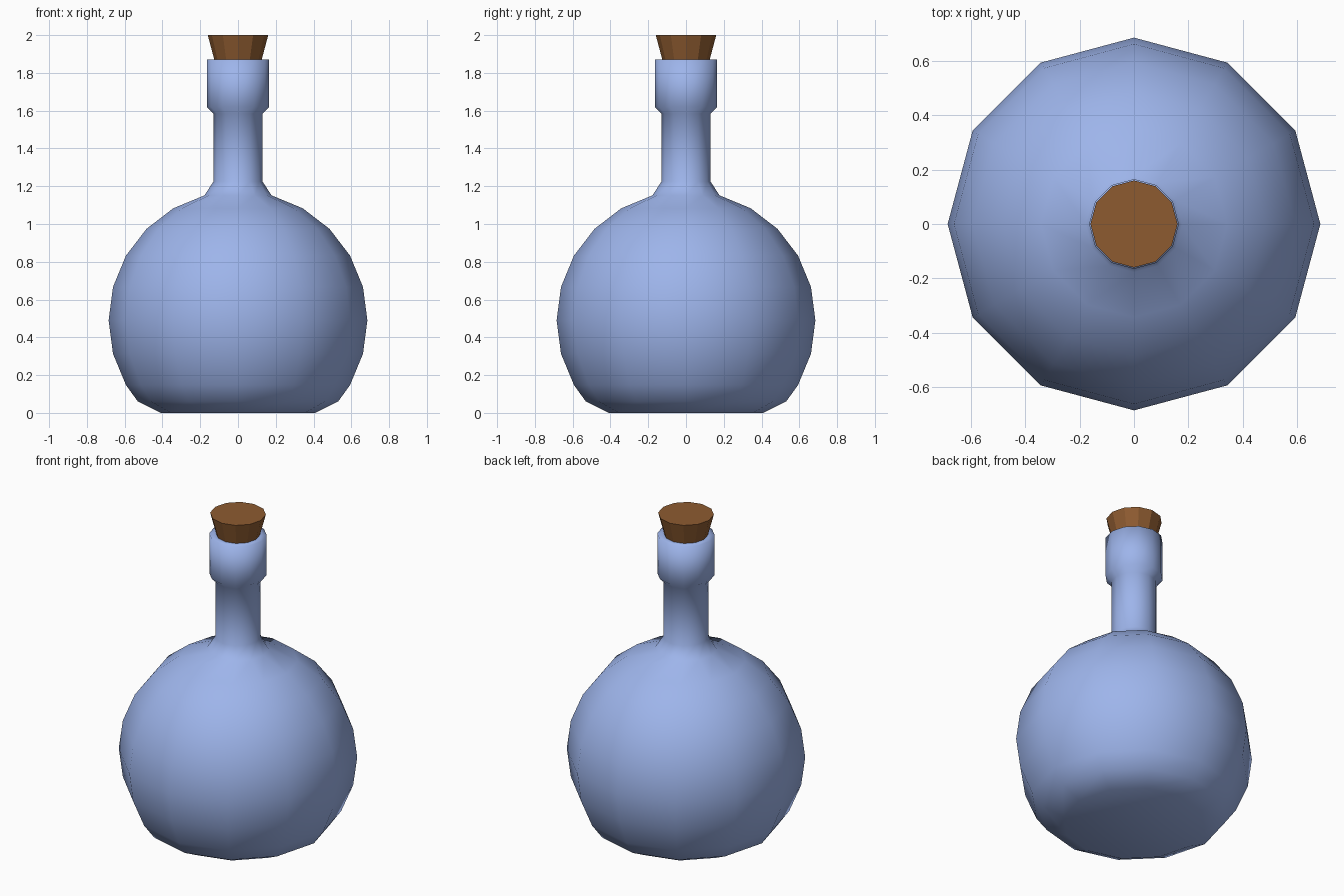
import bpy, bmesh
from math import cos, sin, radians, pi

if "Cube" in bpy.data.objects:
    bpy.data.objects.remove(bpy.data.objects["Cube"])

SIDES = 12


def material(name, color):
    m = bpy.data.materials.new(name)
    m.diffuse_color = (*color, 1)
    m.use_nodes = True
    m.node_tree.nodes["Principled BSDF"].inputs["Base Color"].default_value = m.diffuse_color
    return m


def lathe(name, profile, mat, smooth):
    """Revolve (radius, z) points around z and cap both ends."""
    bm = bmesh.new()
    rings = [[bm.verts.new((r * cos(2 * pi * i / SIDES), r * sin(2 * pi * i / SIDES), z))
              for i in range(SIDES)] for r, z in profile]
    for a, b in zip(rings, rings[1:]):
        for i in range(SIDES):
            j = (i + 1) % SIDES
            bm.faces.new((a[i], a[j], b[j], b[i]))
    bm.faces.new(rings[0][::-1])
    bm.faces.new(rings[-1])
    for f in bm.faces:
        f.smooth = smooth
    mesh = bpy.data.meshes.new(name)
    bm.to_mesh(mesh)
    bm.free()
    mesh.materials.append(mat)
    obj = bpy.data.objects.new(name, mesh)
    bpy.context.collection.objects.link(obj)
    return obj


# Bottle: flattened base, spherical body, neck and thick lip
R, ZC = 0.685, 0.49
body = [(R * cos(radians(a)), ZC + R * sin(radians(a))) for a in range(-30, 76, 15)]
bottle = ([(0.41, 0), (0.53, 0.06)] + body +
          [(0.13, 1.225), (0.13, 1.585), (0.165, 1.62), (0.165, 1.87), (0.125, 1.87)])
lathe("bottle", bottle, material("blue_glass", (0.34, 0.46, 0.83)), True)

# Tapered cork stopper, faceted
lathe("cork", [(0.12, 1.85), (0.16, 2.0)], material("cork_brown", (0.27, 0.105, 0.03)), False)
